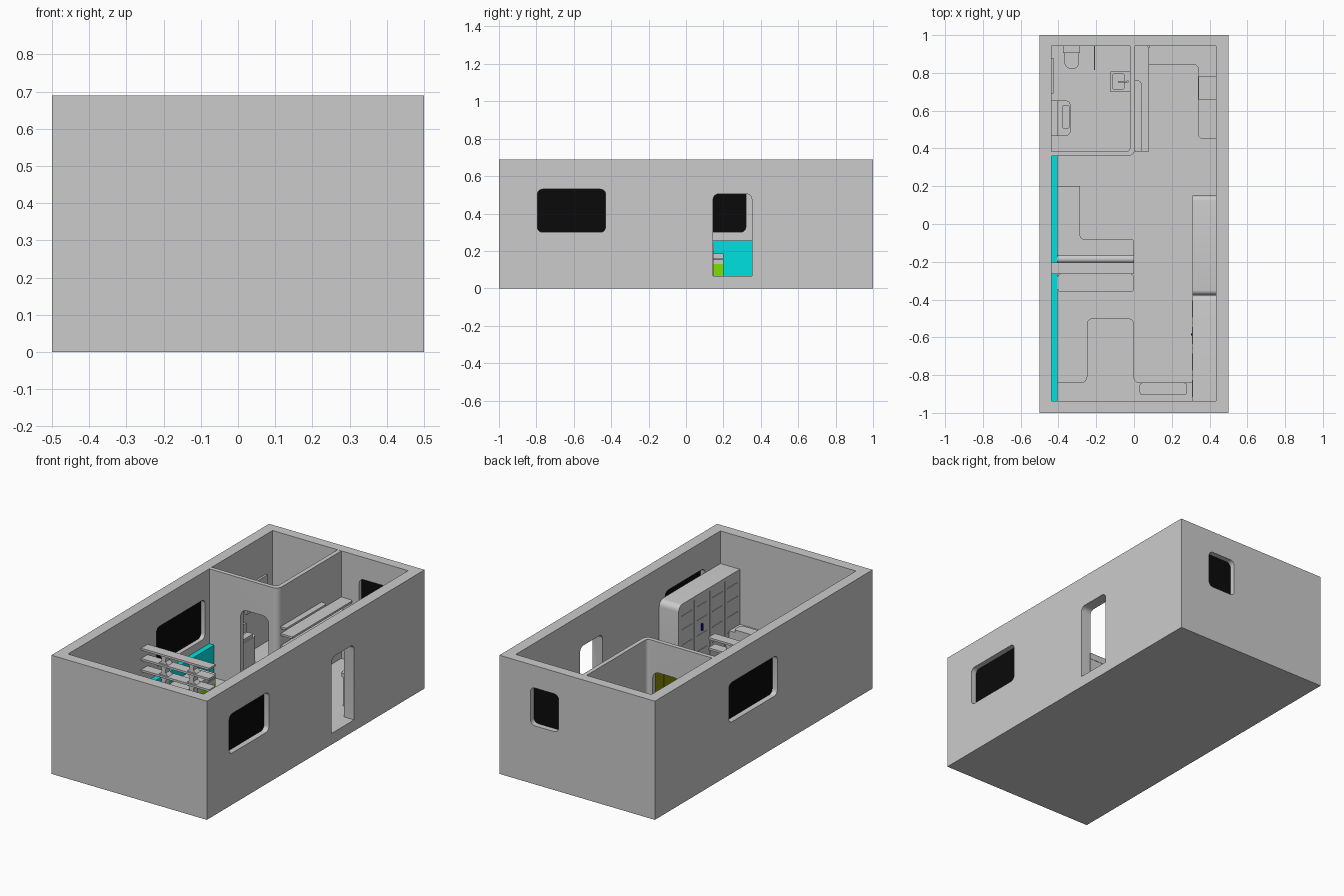
import bpy, bmesh, math
from mathutils import Vector

if "Cube" in bpy.data.objects:
    bpy.data.objects.remove(bpy.data.objects["Cube"])

def material(name, rgb):
    m = bpy.data.materials.new(name)
    m.diffuse_color = (*rgb, 1)
    m.use_nodes = True
    m.node_tree.nodes["Principled BSDF"].inputs["Base Color"].default_value = m.diffuse_color
    return m

CYAN = material("cyan", (0.0, 0.75, 0.75))
LIME = material("lime", (0.22, 0.75, 0.0))
OLIVE = material("olive", (0.25, 0.25, 0.0))
BLACK = material("black", (0.003, 0.003, 0.003))
BLUE = material("blue", (0.0, 0.0, 0.6))

def fillet(pts, steps=5):
    """Round each corner given as (u, v, radius); (u, v) stays sharp."""
    out, n = [], len(pts)
    for i, p in enumerate(pts):
        c = Vector(p[:2])
        if len(p) < 3:
            out.append(c)
            continue
        a = (Vector(pts[i - 1][:2]) - c).normalized()
        b = (Vector(pts[(i + 1) % n][:2]) - c).normalized()
        s, e = c + a * p[2], c + b * p[2]
        o = s + e - c                      # right-angled corners only
        for k in range(steps + 1):
            t = k / steps * math.pi / 2
            out.append(o + (s - o) * math.cos(t) + (e - o) * math.sin(t))
    return out

def prism(name, pts, axis, lo, hi, mat=None):
    """Extrude a rounded outline along an axis."""
    place = {"x": lambda u, v, w: (w, u, v), "y": lambda u, v, w: (u, w, v),
             "z": lambda u, v, w: (u, v, w)}[axis]
    bm = bmesh.new()
    loop = fillet(pts)
    low = [bm.verts.new(place(p.x, p.y, lo)) for p in loop]
    top = [bm.verts.new(place(p.x, p.y, hi)) for p in loop]
    bm.faces.new(low)
    bm.faces.new(top)
    for i in range(len(loop)):
        j = (i + 1) % len(loop)
        bm.faces.new((low[i], low[j], top[j], top[i]))
    bmesh.ops.recalc_face_normals(bm, faces=bm.faces)
    me = bpy.data.meshes.new(name)
    bm.to_mesh(me)
    bm.free()
    ob = bpy.data.objects.new(name, me)
    bpy.context.collection.objects.link(ob)
    if mat:
        me.materials.append(mat)
    return ob

def rect(u0, u1, v0, v1, r=0, rounded=(1, 1, 1, 1)):
    corners = [(u0, v0), (u1, v0), (u1, v1), (u0, v1)]
    return [(*c, r) if r and k else c for c, k in zip(corners, rounded)]

def box(name, x0, x1, y0, y1, z0, z1, mat=None, r=0):
    return prism(name, rect(x0, x1, y0, y1, r), "z", z0, z1, mat)

def cut(ob, cutter):
    cutter.hide_render = True
    m = ob.modifiers.new("cut", "BOOLEAN")
    m.operation, m.object, m.solver = "DIFFERENCE", cutter, "EXACT"
    bpy.context.view_layer.objects.active = ob
    bpy.ops.object.modifier_apply(modifier=m.name)
    bpy.data.objects.remove(cutter)

F = 0.065                                   # floor level
TOP = (0, 0, 1, 1)

# House shell with windows and doorway
shell = box("house_shell", -.5, .5, -1, 1, 0, .69)
cut(shell, box("room_cutter", -.437, .435, -.938, .942, F, .8))
for name, axis, u0, u1, z0, z1, w0, w1 in [
        ("right_window", "x", -.795, -.43, .30, .53, .42, .52),
        ("left_window", "x", -.125, .32, .30, .53, -.52, -.42),
        ("back_window", "y", .12, .30, .34, .56, .92, 1.02)]:
    cut(shell, prism("cutter", rect(u0, u1, z0, z1, .028), axis, w0, w1))
    mid = (w0 + w1) / 2 - math.copysign(.005, w0)
    prism(name + "_pane", rect(u0, u1, z0, z1, .028), axis, mid - .003, mid + .003, BLACK)
cut(shell, prism("cutter", rect(.145, .352, F, .505, .03, TOP), "x", .42, .52))

# Bathroom wall with rounded corner and door opening
wall = prism("bathroom_wall", [(-.45, .36), (.005, .36, .035), (.005, .95), (-.02, .95),
                               (-.02, .385, .02), (-.45, .385)], "z", F - .01, .6895)
cut(wall, prism("cutter", rect(-.235, -.055, F, .51, .04, TOP), "y", .3, .42))

# Cyan wainscot on the left wall
box("living_wainscot", -.438, -.405, -.205, .36, F, .255, CYAN)
box("bedroom_wainscot", -.438, -.405, -.938, -.265, F, .255, CYAN)

# Corner sofa
L = [(-.405, -.205), (0, -.205, .015), (0, -.08, .015), (-.285, -.08, .02),
     (-.285, .2), (-.405, .2)]
prism("sofa_base", L, "z", F, .13, LIME)
prism("sofa_seat", L, "z", .13, .155)
prism("sofa_cushion", L, "z", .157, .185)
prism("sofa_back", rect(-.205, -.165, .185, .25, .018, TOP), "x", -.405, 0)

# Room divider with open shelves and brackets
box("divider_base", -.438, -.04, -.265, -.205, F, .25)
box("divider_desk", -.405, 0, -.36, -.265, .22, .25, r=.02)
for x in (-.39, -.03):
    box("desk_leg", x - .01, x + .01, -.35, -.27, F, .22)
for i, z in enumerate((.33, .395, .455)):
    box("divider_shelf_%d" % i, -.438, 0, -.265, -.205, z, z + .012)
for x in (-.30, -.12):
    for i, z in enumerate((.25, .342, .407)):
        h = (.33, .395, .455)[i]
        prism("shelf_bracket", [(x - .03, z), (x + .03, z), (x + .012, z + .015),
              (x + .012, h - .015), (x + .03, h), (x - .03, h),
              (x - .012, h - .015), (x - .012, z + .015)], "y", -.255, -.215)

# Bed joined to the ledge on the front wall
prism("bed_and_ledge", [(-.405, -.938), (.31, -.938), (.31, -.84), (0, -.84, .03),
      (0, -.5, .03), (-.25, -.5, .03), (-.25, -.84, .03), (-.405, -.84)], "z", F, .18)
box("ledge_cushion", .03, .28, -.905, -.84, .18, .195, r=.015)

# Wardrobe with door seams and handle
prism("wardrobe", rect(-.938, -.375, F, .5, .035, (0, 0, 1, 0)), "x", .31, .437)
for y in (-.80, -.66, -.52):
    box("door_seam", .307, .311, y - .002, y + .002, F + .01, .48)
for z in (.17, .26, .35, .43):
    for y in (-.87, -.73, -.59, -.45):
        box("door_slat", .307, .311, y - .045, y + .045, z, z + .003)
box("wardrobe_handle", .302, .311, -.59, -.58, .28, .32, BLUE)

# Sideboard opposite the sofa
box("sideboard", .316, .437, -.372, .148, F, .20)
prism("sideboard_top", rect(-.375, .15, .20, .25, .025, TOP), "x", .31, .437)
for i in range(4):
    y = -.365 + i * .128
    box("sideboard_door", .311, .317, y, y + .124, F + .01, .195, OLIVE)

# Kitchen counter, cupboard fronts and wall shelves
prism("kitchen_counter", [(.08, .845), (.34, .845, .025), (.34, .45, .025), (.437, .45),
      (.437, .945), (.08, .945)], "z", .235, .26)
box("kitchen_base_right", .352, .437, .46, .945, F, .235)
box("kitchen_base_back", .09, .352, .857, .945, F, .235)
for i in range(3):
    y = .48 + i * .11
    box("kitchen_door", .342, .353, y, y + .106, F + .01, .23, OLIVE)
box("kitchen_appliance", .342, .437, .66, .78, .26, .275)
for z, w, y1 in ((.34, .08, .945), (.41, .08, .945), (.45, .04, .76)):
    prism("wall_shelf", [(.004, .385), (w, .385), (w, y1, .02), (.004, y1)], "z", z, z + .012)

# Toilet
box("toilet_tank", -.375, -.285, .905, .943, F, .22)
prism("toilet_bowl", [(-.365, .91), (-.365, .825, .036), (-.293, .825, .036), (-.293, .91)],
      "z", F, .155)
prism("toilet_lid", [(-.368, .908), (-.368, .82, .037), (-.29, .82, .037), (-.29, .908)],
      "z", .157, .167)

# Shower screen, shower unit, basin and mirror
box("shower_screen", -.213, -.207, .815, .943, F, .46)
box("basin_stand", -.09, -.02, .72, .79, F, .22)
basin = box("basin", -.125, -.02, .70, .808, .22, .25)
cut(basin, box("cutter", -.115, -.05, .712, .796, .23, .3, r=.015))
box("basin_tap", -.085, -.03, .75, .757, .27, .277)
box("tap_post", -.037, -.03, .748, .759, .25, .277)
prism("washing_unit", [(-.438, .465), (-.335, .465, .03), (-.335, .655, .03), (-.438, .655)],
      "z", F, .22)
box("washing_unit_rim", -.38, -.342, .505, .63, .22, .235, r=.01)
box("washing_unit_back", -.438, -.405, .465, .655, .22, .27)
box("bathroom_mirror", -.438, -.425, .69, .88, .30, .46)

# Smooth the rounded edges
for ob in bpy.context.scene.objects:
    ob.select_set(True)
bpy.context.view_layer.objects.active = shell
bpy.ops.object.shade_smooth_by_angle(angle=math.radians(30))
